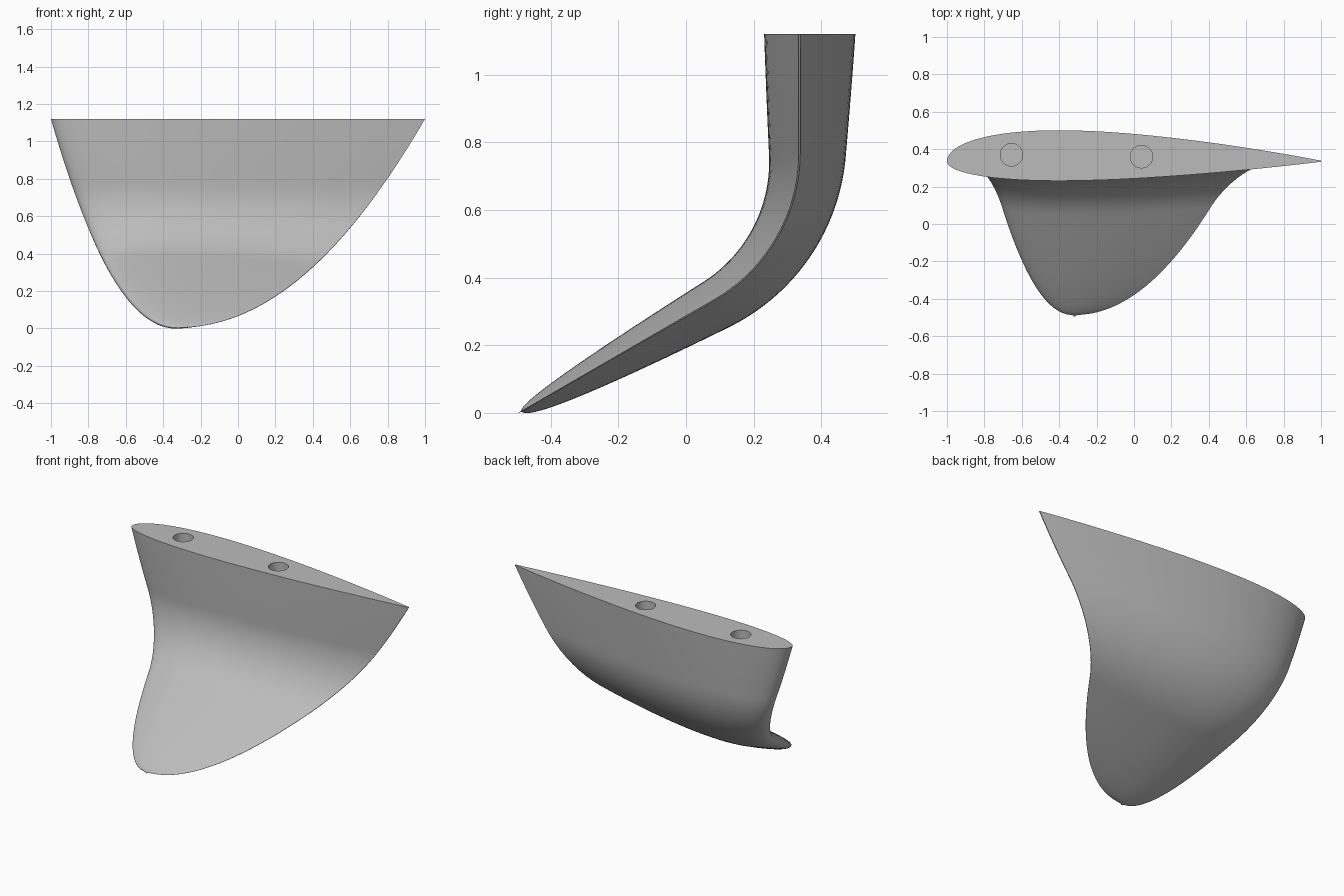
import bpy
import bmesh
import math

default = bpy.data.objects.get("Cube")
if default:
    bpy.data.objects.remove(default, do_unlink=True)

TOP, BEND_Z, ROOT_Y, RADIUS = 1.12, 0.768, 0.335, 0.5
TURN = math.radians(60)
TIP_LENGTH = 0.668
TIP_Z = 0.005

grey = bpy.data.materials.new("plain grey")
grey.use_nodes = True
colour = (0.5, 0.5, 0.5, 1)
grey.diffuse_color = colour
grey.node_tree.nodes["Principled BSDF"].inputs["Base Color"].default_value = colour


def spine():
    """Yield (y, z, angle): upright root, circular bend, straight tip."""
    for i in range(8):
        yield ROOT_Y, TOP + (BEND_Z - TOP) * i / 8, 0
    for i in range(24):
        a = TURN * i / 24
        yield (ROOT_Y - RADIUS * (1 - math.cos(a)),
               BEND_Z - RADIUS * math.sin(a), a)
    end_y = ROOT_Y - RADIUS * (1 - math.cos(TURN))
    end_z = BEND_Z - RADIUS * math.sin(TURN)
    for i in range(37):
        d = TIP_LENGTH * (1 - (1 - i / 36.3) ** 2)
        yield end_y - d * math.sin(TURN), end_z - d * math.cos(TURN), TURN


def foil(u):
    """Aerofoil half thickness along the chord, with a peak of one."""
    return (2.969 * math.sqrt(u) - 1.26 * u - 3.516 * u ** 2
            + 2.843 * u ** 3 - 1.015 * u ** 4)


def section(y, z, angle, steps=40):
    """One closed aerofoil ring, set square to the spine."""
    h = max((z - TIP_Z) / (TOP - TIP_Z), 0.00002)
    lead = -0.32 - 0.68 * h ** 0.47
    trail = -0.32 + 1.32 * h ** 0.49
    chord = trail - lead
    us = [(1 - math.cos(math.pi * i / steps)) / 2 for i in range(steps + 1)]
    back = [(u, 0.083 * foil(u)) for u in us]
    front = [(u, -(0.058 - 0.006 * h) * foil(u)) for u in us[:0:-1]]
    for u, t in back + front:
        yield (lead + u * chord, y + t * chord * math.cos(angle),
               z - t * chord * math.sin(angle))


# Curved fin blade lofted through the sections
bm = bmesh.new()
rings = [[bm.verts.new(p) for p in section(*s)] for s in spine()]
for a, b in zip(rings, rings[1:]):
    for i in range(len(a)):
        j = (i + 1) % len(a)
        bm.faces.new((a[i], a[j], b[j], b[i]))
bm.faces.new(rings[0])
bm.faces.new(rings[-1])
bmesh.ops.recalc_face_normals(bm, faces=bm.faces)
mesh = bpy.data.meshes.new("fin_blade")
bm.to_mesh(mesh)
bm.free()
fin = bpy.data.objects.new("fin_blade", mesh)
bpy.context.collection.objects.link(fin)
mesh.materials.append(grey)

# Two round mounting holes in the root
for name, x, y in (("rear", -0.655, 0.37), ("middle", 0.04, 0.36)):
    bpy.ops.mesh.primitive_cylinder_add(vertices=48, radius=0.06, depth=0.5,
                                        location=(x, y, TOP))
    cutter = bpy.context.object
    cutter.name = name + "_hole_cutter"
    cutter.data.materials.append(grey)
    cutter.hide_render = True
    cutter.display_type = "WIRE"
    cut = fin.modifiers.new(name + " hole", "BOOLEAN")
    cut.operation, cut.solver, cut.object = "DIFFERENCE", "EXACT", cutter
    bpy.ops.object.select_all(action="DESELECT")
    fin.select_set(True)
    bpy.context.view_layer.objects.active = fin
    bpy.ops.object.modifier_apply(modifier=cut.name)
    bpy.data.objects.remove(cutter, do_unlink=True)

bpy.ops.object.shade_smooth_by_angle(angle=math.radians(35))
